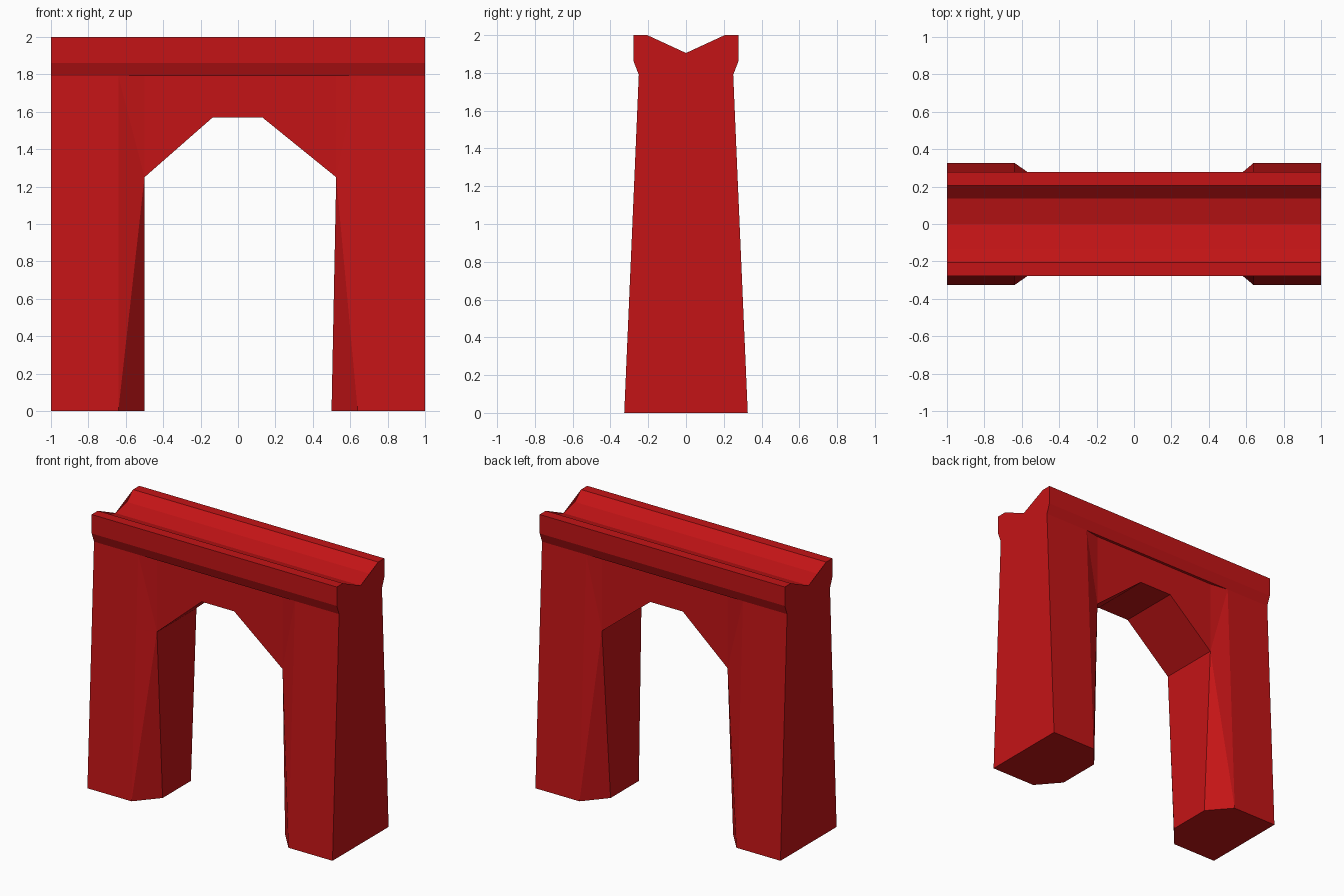
import bpy, bmesh

if "Cube" in bpy.data.objects:
    bpy.data.objects.remove(bpy.data.objects["Cube"])

red = bpy.data.materials.new("red_paint")
red.diffuse_color = (0.55, 0.007, 0.008, 1)
red.use_nodes = True
red.node_tree.nodes["Principled BSDF"].inputs["Base Color"].default_value = red.diffuse_color


def loft(name, rings, cap_first=True, cap_last=True, skip=()):
    """Join equal-length rings of points; skip lists (band, side) faces left open."""
    bm = bmesh.new()
    vs = [[bm.verts.new(p) for p in ring] for ring in rings]
    n = len(rings[0])
    for k in range(len(rings) - 1):
        for i in range(n):
            if (k, i) not in skip:
                j = (i + 1) % n
                bm.faces.new((vs[k][i], vs[k][j], vs[k + 1][j], vs[k + 1][i]))
    if cap_first:
        bm.faces.new(vs[0][::-1])
    if cap_last:
        bm.faces.new(vs[-1])
    # triangulate concave caps and the warped chamfers
    bmesh.ops.triangulate(bm, faces=bm.faces[:])
    bmesh.ops.recalc_face_normals(bm, faces=bm.faces[:])
    mesh = bpy.data.meshes.new(name)
    bm.to_mesh(mesh)
    bm.free()
    mesh.materials.append(red)
    ob = bpy.data.objects.new(name, mesh)
    bpy.context.collection.objects.link(ob)
    return ob


SPRING, TOP, WALL = 1.25, 1.79, 0.23
INNER = {-1: 0.5, 1: 0.525}


# tapered legs with chamfered inner corners
def leg_ring(s, z, outer_y, inner_y, inner_x):
    half = [(1, outer_y), (0.64, outer_y), (inner_x, inner_y)]
    pts = [(x, -y) for x, y in half] + [(x, y) for x, y in reversed(half)]
    return [(s * x, y, z) for x, y in pts]


for s, side in ((-1, "left"), (1, "right")):
    rings = [leg_ring(s, 0, 0.327, 0.165, 0.5),
             leg_ring(s, SPRING, 0.273, WALL, INNER[s]),
             leg_ring(s, TOP, 0.25, WALL, INNER[s])]
    loft(side + "_leg", rings, cap_last=False, skip=[(1, 2)])

# arch wall between the legs, open where it meets legs and cornice
arch = [(-INNER[-1], TOP), (-INNER[-1], SPRING), (-0.135, 1.57),
        (0.13, 1.57), (INNER[1], SPRING), (INNER[1], TOP)]
loft("arch_wall", [[(x, y, z) for x, z in arch] for y in (-WALL, WALL)],
     skip=[(0, 0), (0, 4), (0, 5)])

# cornice with the channel along its top
half = [(0.25, TOP), (0.277, 1.86), (0.277, 2.0), (0.205, 2.0), (0.135, 1.935)]
profile = half + [(0, 1.905)] + [(-y, z) for y, z in reversed(half)]
loft("cornice_channel", [[(x, y, z) for y, z in profile] for x in (-1, 1)])
